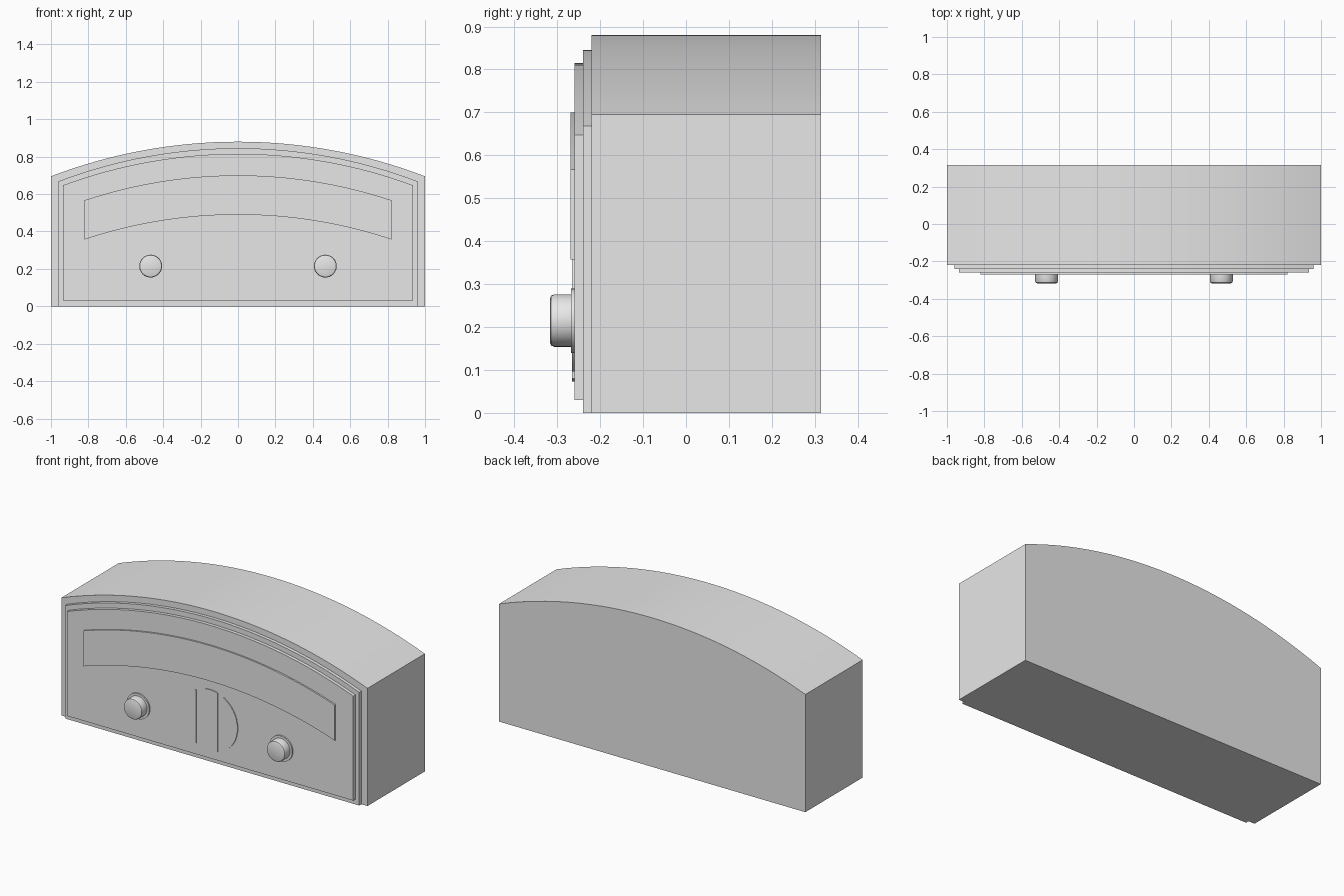
import bpy, bmesh, math
from mathutils import Matrix

default = bpy.data.objects.get("Cube")
if default:
    bpy.data.objects.remove(default)

grey = bpy.data.materials.new("plain_grey")
grey.use_nodes = True
grey.diffuse_color = (0.8, 0.8, 0.8, 1)
grey.node_tree.nodes["Principled BSDF"].inputs["Base Color"].default_value = (0.8, 0.8, 0.8, 1)


def finish(name, bm):
    bmesh.ops.recalc_face_normals(bm, faces=bm.faces)
    mesh = bpy.data.meshes.new(name)
    bm.to_mesh(mesh)
    bm.free()
    mesh.materials.append(grey)
    obj = bpy.data.objects.new(name, mesh)
    bpy.context.collection.objects.link(obj)
    bpy.ops.object.select_all(action='DESELECT')
    obj.select_set(True)
    bpy.context.view_layer.objects.active = obj
    bpy.ops.object.shade_smooth_by_angle(angle=math.radians(30))
    return obj


def extrude_profile(name, outline, front, back):
    """Extrude an x-z outline from front to back along y."""
    bm = bmesh.new()
    face = bm.faces.new([bm.verts.new((x, front, z)) for x, z in outline])
    new = bmesh.ops.extrude_face_region(bm, geom=[face])["geom"]
    bmesh.ops.translate(bm, vec=(0, back - front, 0),
                        verts=[v for v in new if isinstance(v, bmesh.types.BMVert)])
    return finish(name, bm)


def arch(half, side, crown, steps=32):
    """Circular arc from the +x end over the crown to the -x end."""
    rise = crown - side
    radius = (half ** 2 + rise ** 2) / (2 * rise)
    sweep = math.asin(half / radius)
    angles = [sweep * (1 - 2 * i / steps) for i in range(steps + 1)]
    return [(radius * math.sin(a), crown - radius + radius * math.cos(a)) for a in angles]


def arched_slab(name, half, base, side, crown, front, back):
    outline = [(-half, base), (half, base)] + arch(half, side, crown)
    return extrude_profile(name, outline, front, back)


# Cabinet and its stepped front
arched_slab("cabinet", 1.0, 0, 0.695, 0.88, -0.22, 0.315)
arched_slab("front_frame", 0.96, 0, 0.668, 0.845, -0.24, -0.22)
arched_slab("front_panel", 0.935, 0.03, 0.647, 0.815, -0.26, -0.24)

# Curved dial band
upper = arch(0.82, 0.567, 0.70)
lower = [(x, z - 0.21) for x, z in reversed(upper)]
extrude_profile("dial_band", upper + lower, -0.269, -0.26)

# Round speaker grille cut into upright slats
RADIUS, CENTRE = 0.182, 0.255
for name, x0, x1 in (("right", -0.181, -0.09), ("middle", -0.047, 0.05), ("left", 0.09, 0.181)):
    xs = [x0 + (x1 - x0) * i / 12 for i in range(13)]
    top = [(x, CENTRE + math.sqrt(RADIUS ** 2 - x ** 2)) for x in xs]
    bottom = [(x, 2 * CENTRE - z) for x, z in reversed(top)]
    extrude_profile("grille_slat_" + name, top + bottom, -0.265, -0.26)


def disc(name, x, z, radius, front, back, bevel=0):
    bm = bmesh.new()
    place = Matrix.Translation((x, (front + back) / 2, z)) @ Matrix.Rotation(math.pi / 2, 4, 'X')
    bmesh.ops.create_cone(bm, cap_ends=True, segments=32, radius1=radius, radius2=radius,
                          depth=back - front, matrix=place)
    if bevel:
        rim = [e for e in bm.edges if all(v.co.y < front + 0.001 for v in e.verts)]
        bmesh.ops.bevel(bm, geom=rim, offset=bevel, segments=2, profile=0.5, affect='EDGES')
    finish(name, bm)


# Control knobs on thin collars
for side, x in (("right", -0.467), ("left", 0.467)):
    disc("knob_collar_" + side, x, 0.215, 0.075, -0.268, -0.26)
    disc("knob_" + side, x, 0.215, 0.061, -0.317, -0.268, 0.01)
